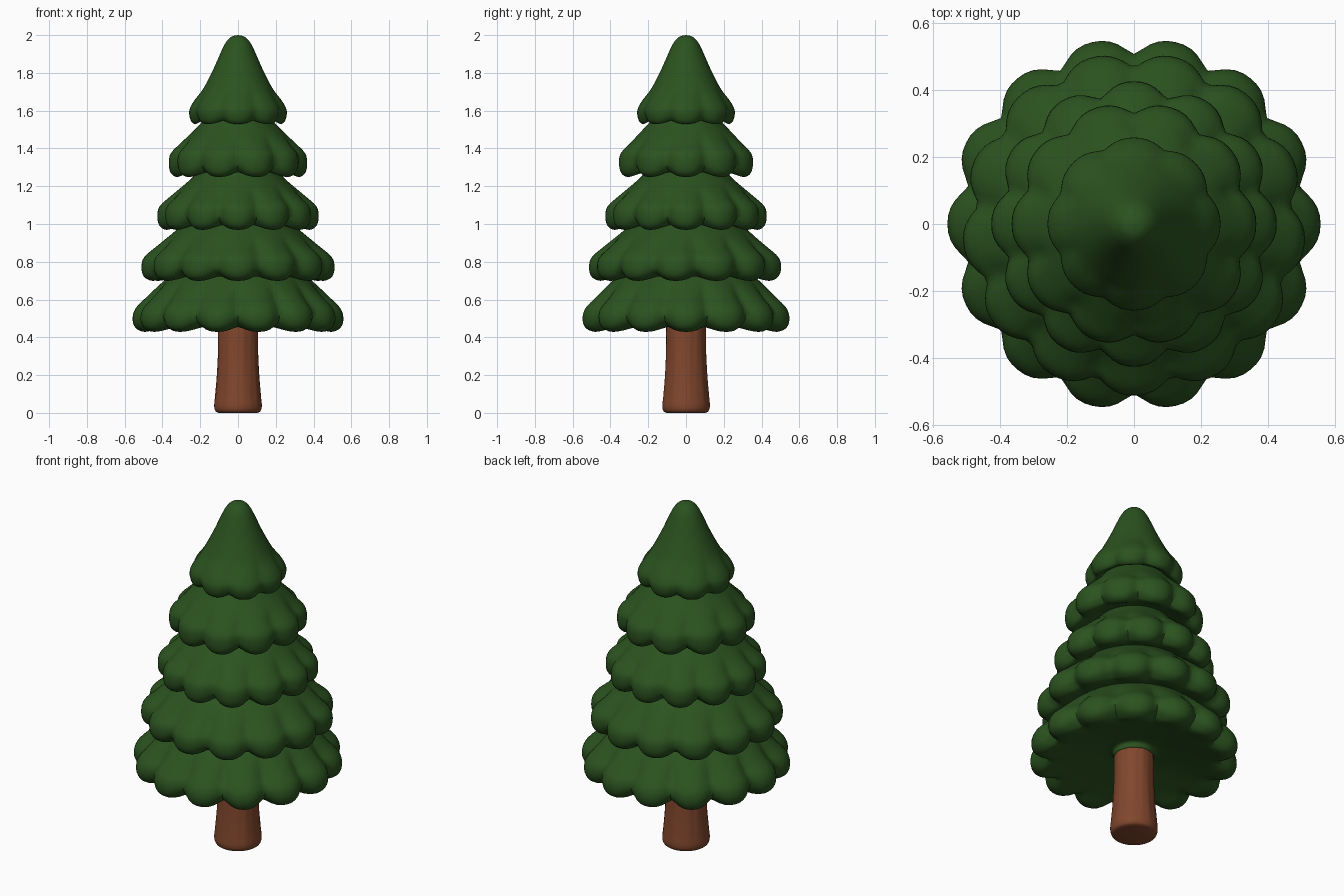
import bpy, math

cube = bpy.data.objects.get("Cube")
if cube:
    bpy.data.objects.remove(cube, do_unlink=True)


def make_material(name, colour):
    mat = bpy.data.materials.new(name)
    mat.use_nodes = True
    mat.diffuse_color = (*colour, 1)
    bsdf = mat.node_tree.nodes["Principled BSDF"]
    bsdf.inputs["Base Color"].default_value = (*colour, 1)
    bsdf.inputs["Roughness"].default_value = 0.9
    return mat


green = make_material("needle green", (0.024, 0.086, 0.014))
brown = make_material("bark brown", (0.22, 0.062, 0.026))


def smooth_path(points, steps=4):
    """Catmull-Rom curve through the profile points."""
    path = []
    for i in range(len(points) - 1):
        a, b = points[max(i - 1, 0)], points[i]
        c, d = points[i + 1], points[min(i + 2, len(points) - 1)]
        for s in range(steps):
            t = s / steps
            path.append(tuple(
                0.5 * (2 * q + (r - p) * t + (2 * p - 5 * q + 4 * r - w) * t * t
                       + (3 * q - p - 3 * r + w) * t ** 3)
                for p, q, r, w in zip(a, b, c, d)))
    return path + [points[-1]]


def lathe(name, profile, segments, shape, mat):
    """Revolve a profile; shape(r, z, angle) bends each point."""
    verts, faces = [], []
    for r, z in profile:
        for k in range(segments):
            ang = math.tau * k / segments
            rr, zz = shape(max(r, 0.0005), z, ang)
            verts.append((rr * math.cos(ang), rr * math.sin(ang), zz))
    for j in range(len(profile) - 1):
        for k in range(segments):
            n = (k + 1) % segments
            a, b = j * segments, (j + 1) * segments
            faces.append((a + k, a + n, b + n, b + k))
    # End caps
    faces.append(tuple(reversed(range(segments))))
    faces.append(tuple(range(len(verts) - segments, len(verts))))
    mesh = bpy.data.meshes.new(name)
    mesh.from_pydata(verts, [], faces)
    mesh.materials.append(mat)
    obj = bpy.data.objects.new(name, mesh)
    bpy.context.collection.objects.link(obj)
    bpy.ops.object.select_all(action="DESELECT")
    obj.select_set(True)
    bpy.context.view_layer.objects.active = obj
    bpy.ops.object.shade_smooth_by_angle(angle=math.radians(60))


def scallop(radius, base, lobes, phase, depth, lift):
    """Rounded lobes around the rim, fading out towards the middle."""
    def shape(r, z, ang):
        c = math.cos(lobes * (ang - phase) / 2)
        notch = (1 - math.sqrt((c * c + 0.015) / 1.015)) ** 1.25
        side = max(0, min(1, (r / radius - 0.64) / 0.34))
        fade = side * side * (3 - 2 * side)
        low = max(0, 1 - (z - base) / 0.16)
        return r - depth * notch * fade, z + lift * notch * fade * low
    return shape


# Foliage tiers: radius fraction and height above the tier's lowest edge
underside = [(0.3, 0.06), (0.55, 0.045), (0.72, 0.022), (0.82, 0.005), (0.9, 0)]
rim = [(0.975, 0.022), (1, 0.07), (0.97, 0.125)]
front = -math.pi / 2
# Name, radius, base height, lobes, first lobe angle, notch depth, shoulder
tiers = [
    ("bottom_foliage", 0.558, 0.43, 14, 0, 0.058, 0.70),
    ("lower_foliage", 0.514, 0.70, 13, front, 0.052, 0.63),
    ("middle_foliage", 0.427, 0.97, 12, front, 0.046, 0.58),
    ("upper_foliage", 0.366, 1.25, 10, 0, 0.04, 0.57),
]
for name, radius, base, lobes, phase, depth, shoulder in tiers:
    slope = [(0.42 * shoulder + 0.57, 0.185), (shoulder, 0.27),
             (shoulder - 0.2, 0.36)]
    points = [(f * radius, base + dz) for f, dz in underside + rim + slope]
    if name == "bottom_foliage":
        # Small collar where the foliage meets the trunk
        points = [(0.08, 0.475), (0.108, 0.48), (0.13, 0.51)] + points[1:]
    lathe(name, smooth_path(points), lobes * 10,
          scallop(radius, base, lobes, phase, depth, 0.045), green)

# Pointed top tier
top_base, top_radius = 1.53, 0.258
points = [(f * top_radius, top_base + dz) for f, dz in underside + rim[:2]]
points += [(0.234, 1.65), (0.185, 1.715), (0.135, 1.81), (0.086, 1.92),
           (0.062, 1.965), (0.034, 1.992), (0, 2)]
lathe("top_foliage", smooth_path(points), 80,
      scallop(top_radius, top_base, 8, front, 0.024, 0.03), green)


# Trunk with a flared foot and shallow bark ridges
def bark(r, z, ang):
    ridge = math.sin(9 * ang + 3 * z) + 0.6 * math.sin(17 * ang - 5 * z)
    return r * (1 + 0.008 * ridge * min(1, z / 0.1)), z


trunk = [(0.1, 0), (0.118, 0.008), (0.126, 0.035), (0.121, 0.09), (0.112, 0.2),
         (0.106, 0.33), (0.105, 0.46), (0.1, 0.6)]
lathe("trunk", smooth_path(trunk), 96, bark, brown)
